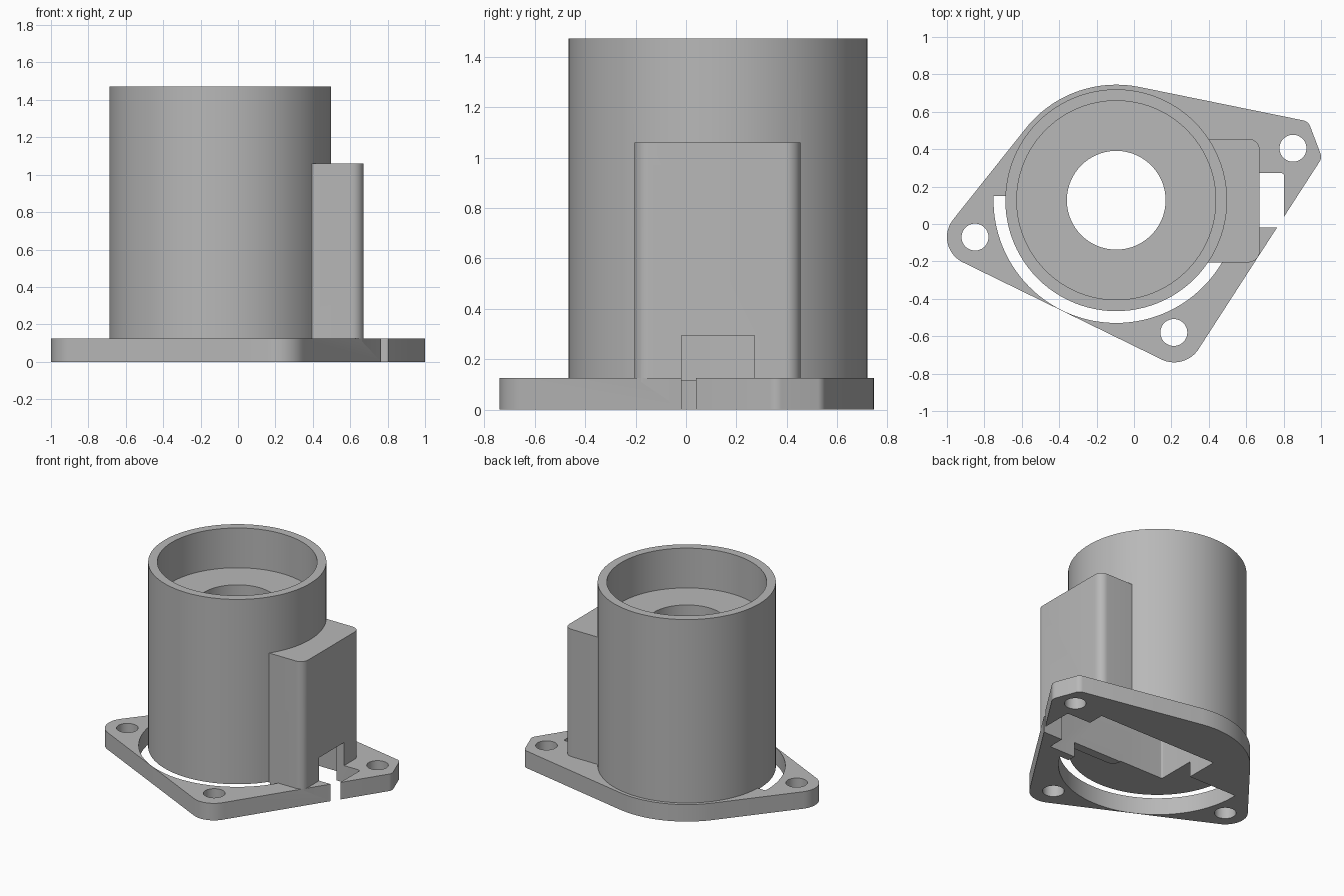
import bpy, bmesh
from math import cos, sin, radians, tau
from mathutils import Vector
from mathutils.geometry import convex_hull_2d

cube = bpy.data.objects.get("Cube")
if cube:
    bpy.data.objects.remove(cube)

grey = bpy.data.materials.new("plain grey")
grey.use_nodes = True
grey.diffuse_color = (0.48, 0.48, 0.48, 1)
grey.node_tree.nodes["Principled BSDF"].inputs["Base Color"].default_value = grey.diffuse_color

CX, CY = -0.095, 0.127      # axis of the barrel
PLATE_TOP = 0.125


def arc(x, y, r, a0=0, a1=360, n=96):
    full = abs(a1 - a0) == 360
    steps = n if full else n + 1
    return [(x + r * cos(radians(a0 + (a1 - a0) * i / n)),
             y + r * sin(radians(a0 + (a1 - a0) * i / n))) for i in range(steps)]


def hull(points):
    return [points[i] for i in convex_hull_2d([Vector(p) for p in points])]


def rounded_box(x0, x1, y0, y1, r):
    corners = [(x, y) for x in (x0 + r, x1 - r) for y in (y0 + r, y1 - r)]
    return hull([p for c in corners for p in arc(*c, r, n=32)])


def prism(name, outline, z0, z1):
    """Extrude a closed outline between two heights."""
    bm = bmesh.new()
    face = bm.faces.new([bm.verts.new((x, y, z0)) for x, y in outline])
    ext = bmesh.ops.extrude_face_region(bm, geom=[face])
    top = [v for v in ext["geom"] if isinstance(v, bmesh.types.BMVert)]
    bmesh.ops.translate(bm, verts=top, vec=(0, 0, z1 - z0))
    bmesh.ops.recalc_face_normals(bm, faces=bm.faces)
    mesh = bpy.data.meshes.new(name)
    bm.to_mesh(mesh)
    bm.free()
    mesh.materials.append(grey)
    obj = bpy.data.objects.new(name, mesh)
    bpy.context.collection.objects.link(obj)
    return obj


def combine(target, tool, operation):
    mod = target.modifiers.new(operation, "BOOLEAN")
    mod.operation = operation
    mod.solver = "EXACT"
    mod.object = tool
    bpy.context.view_layer.objects.active = target
    bpy.ops.object.modifier_apply(modifier=mod.name)
    bpy.data.objects.remove(tool)


# Flange plate: hull around the barrel and the three bolt lugs
lugs = [(-0.85, -0.07, 0.15), (0.215, -0.585, 0.155),
        (0.895, 0.505, 0.05), (0.95, 0.36, 0.05)]
outline = arc(CX, CY, 0.618)
for lug in lugs:
    outline += arc(*lug, n=48)
housing = prism("flanged_housing", hull(outline), 0, PLATE_TOP)

# Curved clearance slot running beneath the barrel
slot = arc(CX, CY, 0.656, 178, 330.2, 72)
slot += [(0.40, -0.20), (0.40, -0.10), (-0.30, -0.10), (-0.30, 0.15)]
combine(housing, prism("clearance_slot", slot, -0.1, 0.3), "DIFFERENCE")

# Barrel and rectangular side housing
combine(housing, prism("barrel", arc(CX, CY, 0.593), 0.115, 1.472), "UNION")
combine(housing, prism("side_box", rounded_box(0.0, 0.672, -0.205, 0.455, 0.06),
                       0.11, 1.06), "UNION")

# Openings: cup, centre hole, lower cavity, side window and bolt holes
cuts = [
    ("cup", arc(CX, CY, 0.532), 1.18, 1.7),
    ("lower_cavity", rounded_box(-0.36, 0.61, -0.14, 0.392, 0.01), -0.1, 1.0),
    ("centre_hole", arc(CX, CY, 0.264), 0.9, 1.3),
    ("side_window", rounded_box(0.5, 0.803, -0.018, 0.272, 0.015), -0.1, 0.295),
]
cuts += [("bolt_hole", arc(x, y, 0.072, n=48), -0.1, 0.3)
         for x, y in ((-0.85, -0.07), (0.213, -0.58), (0.85, 0.405))]
for cut in cuts:
    combine(housing, prism(*cut), "DIFFERENCE")

# Smooth round walls, crisp edges
bpy.ops.object.select_all(action="DESELECT")
housing.select_set(True)
bpy.context.view_layer.objects.active = housing
bpy.ops.object.shade_smooth_by_angle(angle=radians(30))
